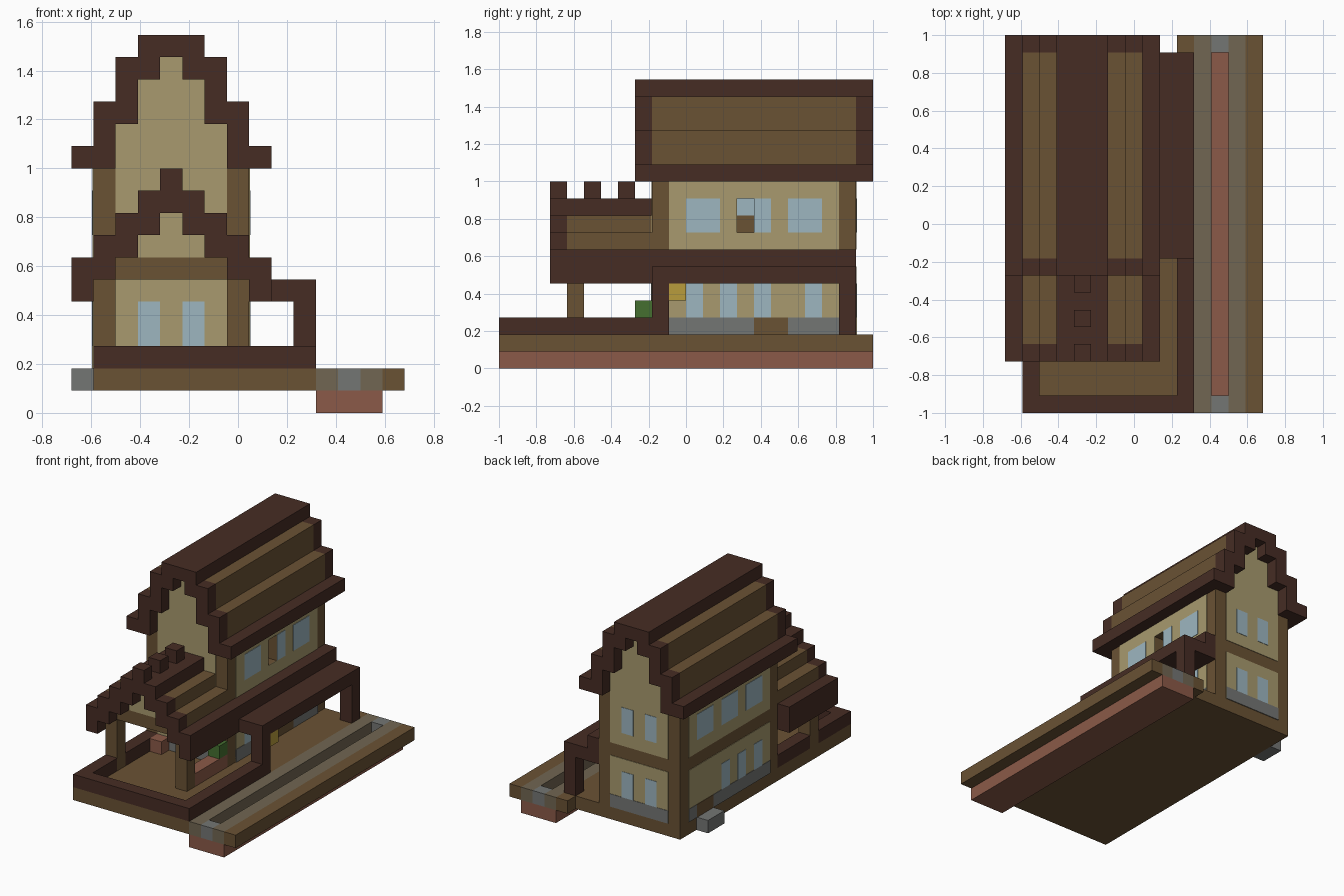
import bpy, bmesh

cube = bpy.data.objects.get("Cube")
if cube:
    bpy.data.objects.remove(cube, do_unlink=True)

U = 2 / 22      # one block
T = 0.04        # plate thickness in blocks
W = 0.07        # window plate thickness in blocks


def material(name, code):
    lin = lambda c: c / 12.92 if c < 0.04 else ((c + 0.055) / 1.055) ** 2.4
    rgb = [lin(int(code[n:n + 2], 16) / 255) for n in (0, 2, 4)] + [1]
    m = bpy.data.materials.new(name)
    m.use_nodes = True
    m.diffuse_color = rgb
    m.node_tree.nodes["Principled BSDF"].inputs["Base Color"].default_value = rgb
    return m


dark = material("dark timber", "462C24")
brown = material("brown timber", "6A5234")
cream = material("cream plaster", "A89A6E")
blue = material("window blue", "9DB6C0")
red = material("red brick", "8B5A48")
gray = material("gray stone", "747674")
path = material("path stone", "716652")
green = material("leaf green", "456F30")
yellow = material("lantern yellow", "B99C3C")


def blocks(name, mat, *boxes):
    """One object from boxes given as ((x0, x1), (y0, y1), (z0, z1)) in blocks."""
    bm = bmesh.new()
    for (x0, x1), (y0, y1), (z0, z1) in boxes:
        vs = bmesh.ops.create_cube(bm, size=1)["verts"]
        for v in vs:
            v.co.x = ((x0 + x1) / 2 + v.co.x * (x1 - x0) - 7.5) * U
            v.co.y = ((y0 + y1) / 2 + v.co.y * (y1 - y0) - 11) * U
            v.co.z = ((z0 + z1) / 2 + v.co.z * (z1 - z0)) * U
    me = bpy.data.meshes.new(name)
    bm.to_mesh(me)
    bm.free()
    me.materials.append(mat)
    ob = bpy.data.objects.new(name, me)
    bpy.context.collection.objects.link(ob)


def mirrored(x0, x1):
    """The x span and its reflection about the ridge."""
    return [(x0, x1), (9 - x1, 9 - x0)]


# Ground and the channel beside it
blocks("ground_slab", brown, ((1, 11), (0, 21), (1, 2)), ((10, 11), (21, 22), (1, 2)))
blocks("channel_outer_rim", brown, ((14, 15), (0, 22), (1, 2)))
blocks("channel_walls", path, *[((x, x + 1), (0, 22), (1, 2)) for x in (11, 13)])
blocks("channel_end_stones", gray, *[((12, 13), (y, y + 1), (1, 2)) for y in (0, 21)])
blocks("channel_brick_bed", red, ((11, 14), (0, 22), (0, 1)))
blocks("side_step", gray, ((0, 1), (17, 19), (1, 2)))

# Yard fence, porch posts and planters
blocks("yard_fence", dark, ((1, 11), (0, 1), (2, 3)), ((10, 11), (1, 9), (2, 3)),
       ((1, 2), (1, 4), (2, 3)), ((1, 2), (5, 9), (2, 3)))
blocks("porch_posts", brown, *[(x, (4, 5), (2, 6)) for x in mirrored(1, 2)])
blocks("brick_planters", red, ((7, 8), (5, 9), (2, 3)), ((2, 3), (8, 9), (2, 3)))
blocks("shrub", green, ((7, 8), (8, 9), (3, 4)))

# House body with an open casement on the left wall
blocks("house_frame", brown, ((1, 8), (9, 21), (2, 7)), ((1, 7), (9, 21), (7, 11)),
       ((7, 8), (9, 21), (7, 8)), ((7, 8), (9, 21), (10, 11)),
       ((7, 8), (9, 14), (8, 10)), ((7, 8), (15, 21), (8, 10)))
blocks("casement_glass", blue, ((7, 7 + T), (14, 15), (9, 10)))

# Plaster panels
left, right = (8, 8 + T), (1 - T, 1)
front, back = (9 - T, 9), (21, 21 + T)
blocks("side_panels", cream,
       (right, (10, 20), (2, 6)), (right, (10, 20), (7, 11)), (left, (10, 20), (2, 5)),
       (left, (10, 20), (7, 8)), (left, (10, 20), (10, 11)),
       (left, (10, 14), (8, 10)), (left, (15, 20), (8, 10)))
blocks("end_panels", cream, ((2, 7), front, (2, 6)), ((2, 7), back, (2, 6)),
       ((2, 7), front, (7, 11)), ((2, 7), back, (7, 11)))
blocks("main_gable_wall", cream,
       *[((x, 9 - x), (9 - T, 21 + T), z) for x, z in ((2, (11, 13)), (3, (13, 15)), (4, (15, 16)))])

# Stone footings and doors between them
left, right = (8, 8 + W), (1 - W, 1)
front, back = (9 - W, 9), (21, 21 + W)
blocks("stone_footings", gray, (left, (10, 15), (2, 3)), (left, (17, 20), (2, 3)),
       (right, (10, 17), (2, 3)), (right, (19, 20), (2, 3)),
       ((2, 7), front, (2, 3)), ((2, 7), back, (2, 3)))
blocks("door_bases", brown, (left, (15, 17), (2, 3)), (right, (17, 19), (2, 3)))

# Windows
for side, span in (("left", left), ("right", right)):
    middle = (15, 16) if side == "left" else (14, 16)
    blocks(side + "_upper_windows", blue, *[(span, y, (8, 10)) for y in ((11, 13), middle, (17, 19))])
    rows = (11, 13, 15, 18) if side == "left" else (11, 13, 15)
    blocks(side + "_lower_windows", blue, *[(span, (y, y + 1), (3, 5)) for y in rows])
for name, span, z in (("front_windows", front, 3), ("back_lower_windows", back, 3),
                      ("back_upper_windows", back, 8)):
    blocks(name, blue, *[(x, span, (z, z + 2)) for x in mirrored(3, 4)])

# Side awning with posts and a lantern
blocks("awning", dark, ((8, 11), (9, 21), (5, 6)), ((8, 9), (9, 21), (6, 7)))
blocks("awning_posts", dark, *[((10, 11), (y, y + 1), (2, 5)) for y in (9, 20)])
blocks("lantern", yellow, ((10, 11), (10, 11), (4, 5)))

# Porch gable and ceiling
blocks("porch_ceiling", brown, ((2, 7), (4, 9), (6, 7)))
blocks("porch_gable_wall", cream, ((3, 6), (4, 9), (7, 8)), ((4, 5), (4, 9), (8, 9)))


def stepped_roof(name, y0, y1, trim_end, steps, tiles, ridge):
    """Stepped rows mirrored about the ridge: dark eave, trim and ridge, brown tiles."""
    darks, browns = [], []
    for n, z in enumerate(steps):
        for x in mirrored(n, n + 1):
            if n in tiles:
                darks.append((x, (y0, y0 + 1), z))
                browns.append((x, (y0 + 1, trim_end), z))
                if trim_end < y1:
                    darks.append((x, (trim_end, y1), z))
            else:
                darks.append((x, (y0, y1), z))
    darks.append(((4, 5), (y0, y1), ridge))
    blocks(name + "_trim", dark, *darks)
    blocks(name + "_tiles", brown, *browns)


stepped_roof("porch_roof", 3, 9, 9, [(5, 7), (6, 8), (7, 9), (8, 10)], (1, 2), (9, 10))
stepped_roof("main_roof", 8, 22, 21, [(11, 12), (11, 14), (13, 16), (15, 17)], (1, 2), (16, 17))
blocks("porch_ridge_blocks", dark, *[((4, 5), (y, y + 1), (10, 11)) for y in (3, 5, 7)])
